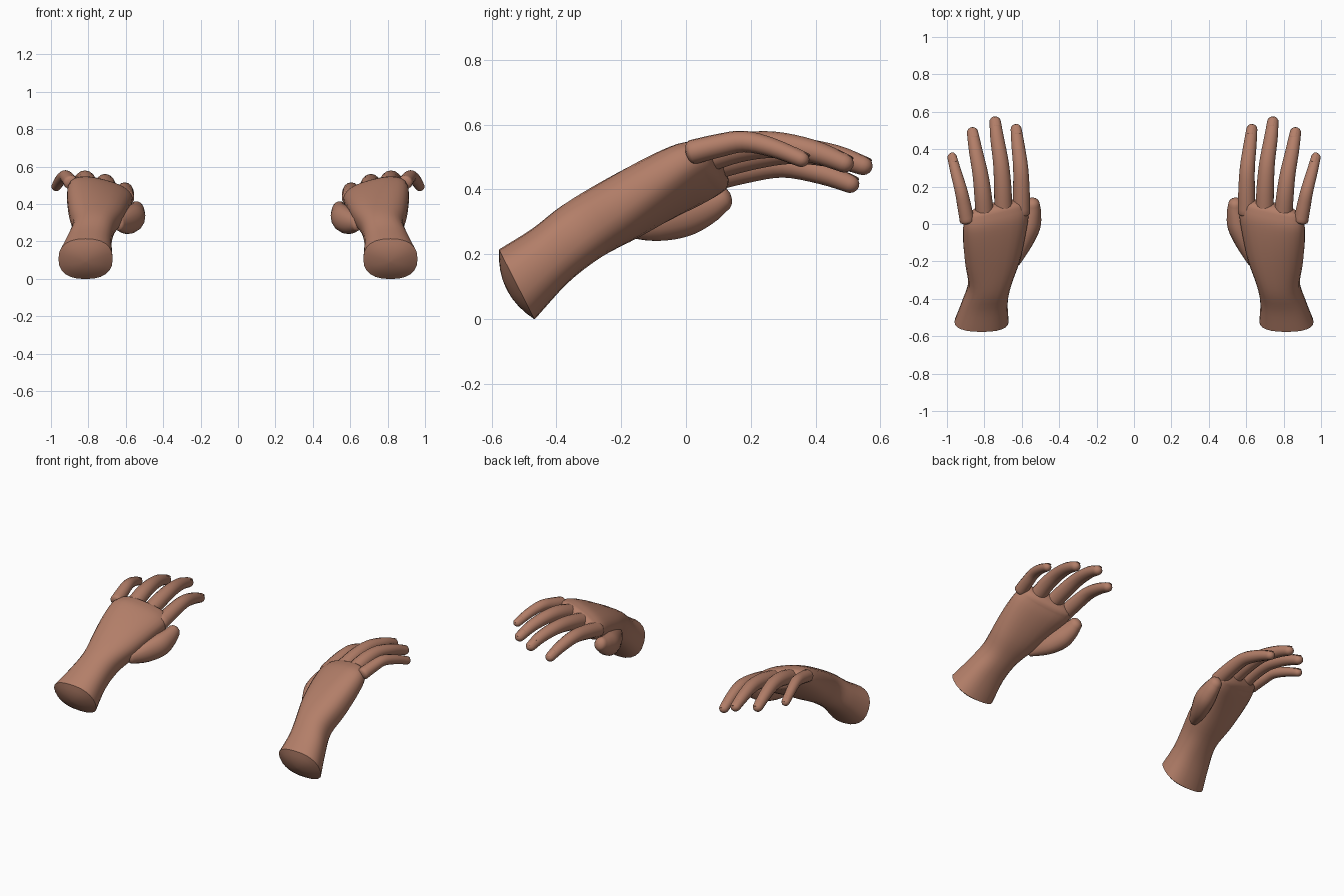
import bpy, bmesh, math
from mathutils import Vector, Matrix

if "Cube" in bpy.data.objects:
    bpy.data.objects.remove(bpy.data.objects["Cube"])

skin = bpy.data.materials.new("skin_brown")
skin.diffuse_color = (0.45, 0.21, 0.14, 1)
skin.use_nodes = True
skin.node_tree.nodes["Principled BSDF"].inputs["Base Color"].default_value = skin.diffuse_color


def spline(st, sub):
    """Catmull-Rom resampling of the stations."""
    out = []
    for i in range(len(st) - 1):
        a, b, c, d = st[max(i - 1, 0)], st[i], st[i + 1], st[min(i + 2, len(st) - 1)]
        for k in range(sub):
            t = k / sub
            out.append([0.5 * (2 * q + (r - p) * t + (2 * p - 5 * q + 4 * r - s) * t * t
                               + (3 * q - p - 3 * r + s) * t ** 3)
                        for p, q, r, s in zip(a, b, c, d)])
    out.append(list(st[-1]))
    return out


def loft(name, stations, sides, sub, start, end, power=2.0, sharp_start=False):
    """Station: x, y, z, half width, half height, roll [, pitch, yaw]."""
    st = spline(stations, sub)
    rings = []

    def ring(c, right, up, w, h):
        pts = []
        for i in range(sides):
            a = 2 * math.pi * i / sides
            ca, sa = math.cos(a), math.sin(a)
            pts.append(c + right * w * math.copysign(abs(ca) ** (2 / power), ca)
                       + up * h * math.copysign(abs(sa) ** (2 / power), sa))
        return pts

    for i, s in enumerate(st):
        c = Vector(s[:3])
        if len(s) > 6:
            p, yaw = math.radians(s[6]), math.radians(s[7])
            t = Vector((math.sin(yaw) * math.cos(p), math.cos(yaw) * math.cos(p), math.sin(p)))
        else:
            t = (Vector(st[min(i + 1, len(st) - 1)][:3]) - Vector(st[max(i - 1, 0)][:3])).normalized()
        right = t.cross(Vector((0, 0, 1))).normalized()
        right = Matrix.Rotation(-math.radians(s[5]), 3, t) @ right
        up = right.cross(t)
        caps = []
        # domed caps on both ends
        if i in (0, len(st) - 1):
            bulge, sharp = (-start, sharp_start) if i == 0 else (end, False)
            for k in range(1, 5):
                f = k / 4.15
                sc = 1 - f if sharp else math.cos(f * math.pi / 2)
                off = 1 - (1 - f) ** 2 if sharp else math.sin(f * math.pi / 2)
                caps.append(ring(c + t * bulge * off, right, up, s[3] * sc, s[4] * sc))
        body = ring(c, right, up, s[3], s[4])
        rings += caps[::-1] + [body] if i == 0 else [body] + caps

    bm = bmesh.new()
    vr = [[bm.verts.new(p) for p in r] for r in rings]
    for a, b in zip(vr, vr[1:]):
        for i in range(sides):
            j = (i + 1) % sides
            bm.faces.new((a[i], a[j], b[j], b[i]))
    bm.faces.new(vr[0][::-1])
    bm.faces.new(vr[-1])
    bmesh.ops.recalc_face_normals(bm, faces=bm.faces)
    for side in ("right", "left"):
        me = bpy.data.meshes.new(f"{side}_{name}")
        if side == "left":
            bmesh.ops.scale(bm, vec=(-1, 1, 1), verts=bm.verts)
            bmesh.ops.reverse_faces(bm, faces=bm.faces)
        bm.to_mesh(me)
        me.materials.append(skin)
        ob = bpy.data.objects.new(f"{side}_{name}", me)
        bpy.context.collection.objects.link(ob)
        bpy.ops.object.select_all(action='DESELECT')
        ob.select_set(True)
        bpy.context.view_layer.objects.active = ob
        bpy.ops.object.shade_smooth_by_angle(angle=math.radians(40))
    bm.free()


# wrist and palm, from the cut end to the knuckles
loft("palm", [
    (.815, -.522, .107, .145, .121, 0, 27, 0),
    (.797, -.42, .195, .122, .10, 0, 34, 0),
    (.772, -.32, .272, .115, .10, 4, 36, 0),
    (.758, -.20, .340, .146, .10, 9, 33, 0),
    (.748, -.08, .405, .168, .093, 13, 29, 2),
    (.738, .02, .452, .180, .082, 15, 23, 6),
    (.735, .075, .470, .168, .066, 15, 16, 9),
], 24, 4, .035, .04, 2.4, True)

# thumb, resting against the inner edge of the palm
loft("thumb", [
    (.635, -.20, .295, .03, .04, 0),
    (.595, -.10, .305, .052, .066, 0),
    (.560, -.01, .325, .060, .072, 0),
    (.546, .06, .350, .050, .060, 0),
    (.543, .105, .372, .040, .045, 0),
], 14, 4, .02, .035)

# four fingers: centre line points and root / tip radius
fingers = {
    "index_finger": ([(.602, .06, .435), (.602, .18, .462), (.606, .30, .476), (.620, .42, .450), (.630, .505, .418)], .048, .030),
    "middle_finger": ([(.698, .06, .470), (.702, .20, .505), (.712, .33, .520), (.732, .46, .502), (.742, .545, .474)], .050, .031),
    "ring_finger": ([(.798, .05, .495), (.808, .16, .528), (.822, .27, .538), (.846, .39, .518), (.863, .487, .482)], .050, .031),
    "little_finger": ([(.893, .02, .515), (.908, .10, .535), (.925, .18, .548), (.950, .27, .528), (.972, .355, .494)], .040, .026),
}
for name, (path, r0, r1) in fingers.items():
    n = len(path) - 1
    # slightly thicker at the middle joint
    loft(name, [(*p, r, r * .95, 14) for i, p in enumerate(path)
                for r in [r0 + (r1 - r0) * (i / n) ** 1.4]], 14, 4, .02, r1)
    # thin nail laid on the fingertip
    a, b = Vector(path[-2]), Vector(path[-1])
    d = (b - a).normalized()
    up = Matrix.Rotation(-math.radians(14), 3, d) @ Vector((1, 0, 0)).cross(d).normalized()
    q0, q1 = b - d * .03 + up * (r1 * .93), b + d * .012 + up * (r1 * .80)
    loft(name + "_nail", [(*q0, r1 * .55, .004, 14), (*q1, r1 * .5, .004, 14)], 10, 2, .006, .01)
